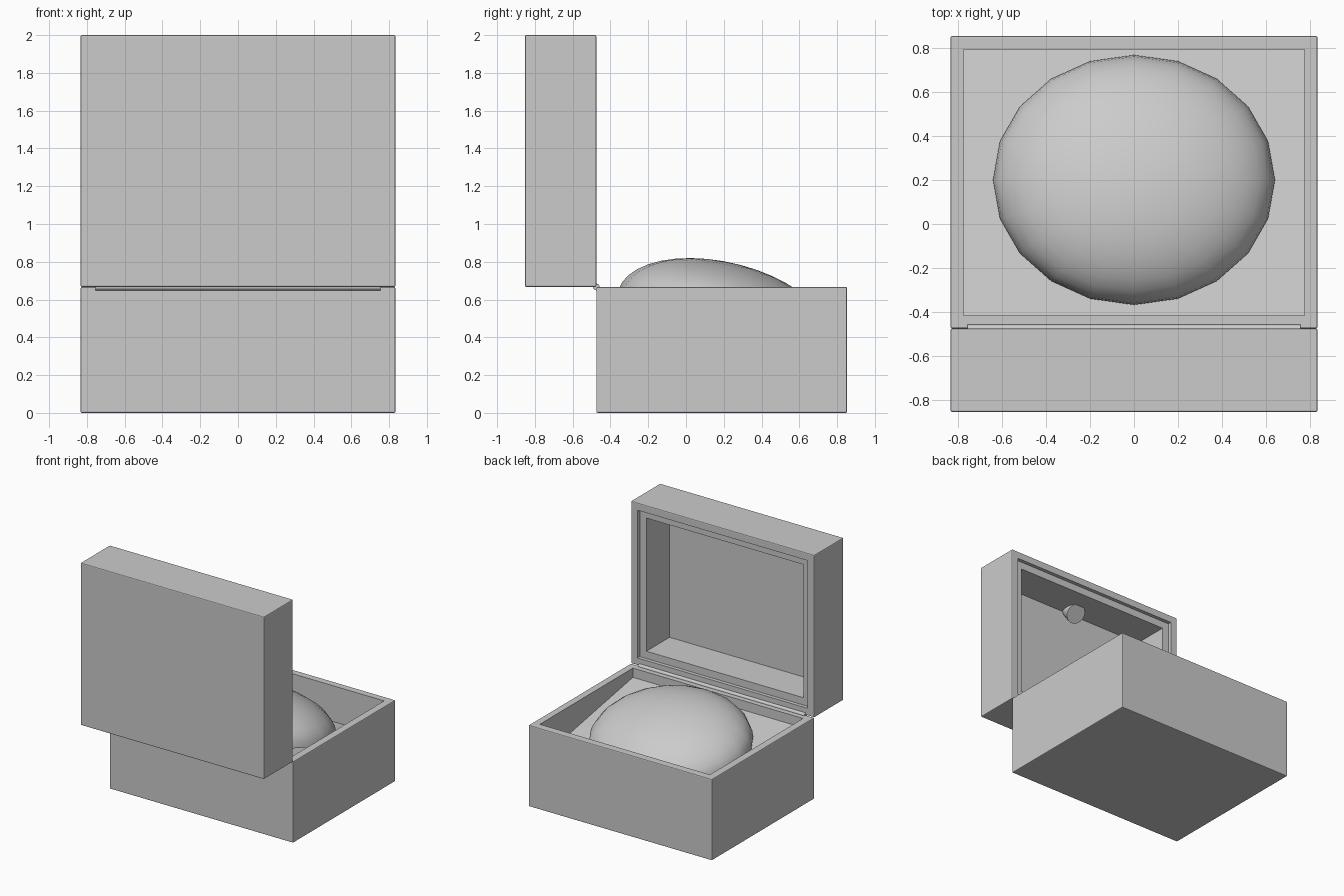
import bpy, bmesh
from math import radians
from mathutils import Vector, Matrix

if "Cube" in bpy.data.objects:
    bpy.data.objects.remove(bpy.data.objects["Cube"])

SLOPE = 0.18           # tilt of the cushion panel
MID_Y, MID_Z = 0.2, 0.5


def finish(name, bm, smooth=None):
    bmesh.ops.recalc_face_normals(bm, faces=bm.faces)
    mesh = bpy.data.meshes.new(name)
    bm.to_mesh(mesh)
    bm.free()
    ob = bpy.data.objects.new(name, mesh)
    bpy.context.collection.objects.link(ob)
    if smooth:
        bpy.context.view_layer.objects.active = ob
        ob.select_set(True)
        bpy.ops.object.shade_smooth_by_angle(angle=radians(smooth))
        ob.select_set(False)
    return ob


def hollow_box(lo, hi, opening, steps):
    """Softly bevelled box; each step insets the open face, then sinks it."""
    lo, hi, opening = Vector(lo), Vector(hi), Vector(opening)
    bm = bmesh.new()
    size = hi - lo
    bmesh.ops.create_cube(bm, size=1, matrix=Matrix.Translation((lo + hi) / 2) @ Matrix.Diagonal((*size, 1)))
    bmesh.ops.bevel(bm, geom=bm.edges[:], offset=0.007, segments=2, profile=0.5, affect='EDGES')
    bm.normal_update()
    face = max((f for f in bm.faces if f.normal.dot(opening) > 0.99), key=lambda f: f.calc_area())
    for inset, depth in steps:
        bmesh.ops.inset_region(bm, faces=[face], thickness=inset, use_even_offset=True)
        face = bmesh.ops.extrude_discrete_faces(bm, faces=[face])['faces'][0]
        bmesh.ops.translate(bm, verts=face.verts[:], vec=-opening * depth)
    return bm, face


# Base with a sloping cushion floor
bm, floor = hollow_box((-0.833, -0.475, 0), (0.833, 0.853, 0.667), (0, 0, 1), [(0.053, 0.1)])
for v in floor.verts:
    v.co.z = MID_Z - 0.02 - SLOPE * (v.co.y - MID_Y)
finish("box_base", bm)

# Open lid with a stepped rim around its cavity
bm, _ = hollow_box((-0.833, -0.853, 0.667), (0.833, -0.475, 2.0), (0, 1, 0),
                   [(0.053, 0.03), (0.06, 0.3)])
finish("box_lid", bm)

# Domed cushion, sheared to follow the sloping floor
bm = bmesh.new()
bmesh.ops.create_uvsphere(bm, u_segments=20, v_segments=20, radius=1)
bmesh.ops.delete(bm, geom=[v for v in bm.verts if v.co.z < -0.01], context='VERTS')
for v in bm.verts:
    x, y, z = v.co
    v.co = (0.64 * x, MID_Y + 0.567 * y, MID_Z + 0.303 * z - SLOPE * 0.567 * y)
finish("dome_cushion", bm, 40)

# Hinge pin along the joint
bm = bmesh.new()
bmesh.ops.create_cone(bm, cap_ends=True, segments=12, radius1=0.018, radius2=0.018, depth=1.51,
                      matrix=Matrix.Translation((0, -0.475, 0.667)) @ Matrix.Rotation(radians(90), 4, 'Y'))
finish("hinge_pin", bm, 40)

# Small lamp in the top of the lid, aimed at the cushion
aim = Vector((0, 0.75, -0.66)).normalized()
centre = Vector((0, -0.70, 1.83)) - aim * 0.08
bm = bmesh.new()
bmesh.ops.create_cone(bm, cap_ends=True, segments=20, radius1=0.05, radius2=0.08, depth=0.16,
                      matrix=Matrix.Translation(centre) @ aim.to_track_quat('Z', 'Y').to_matrix().to_4x4())
finish("lid_lamp", bm, 40)
